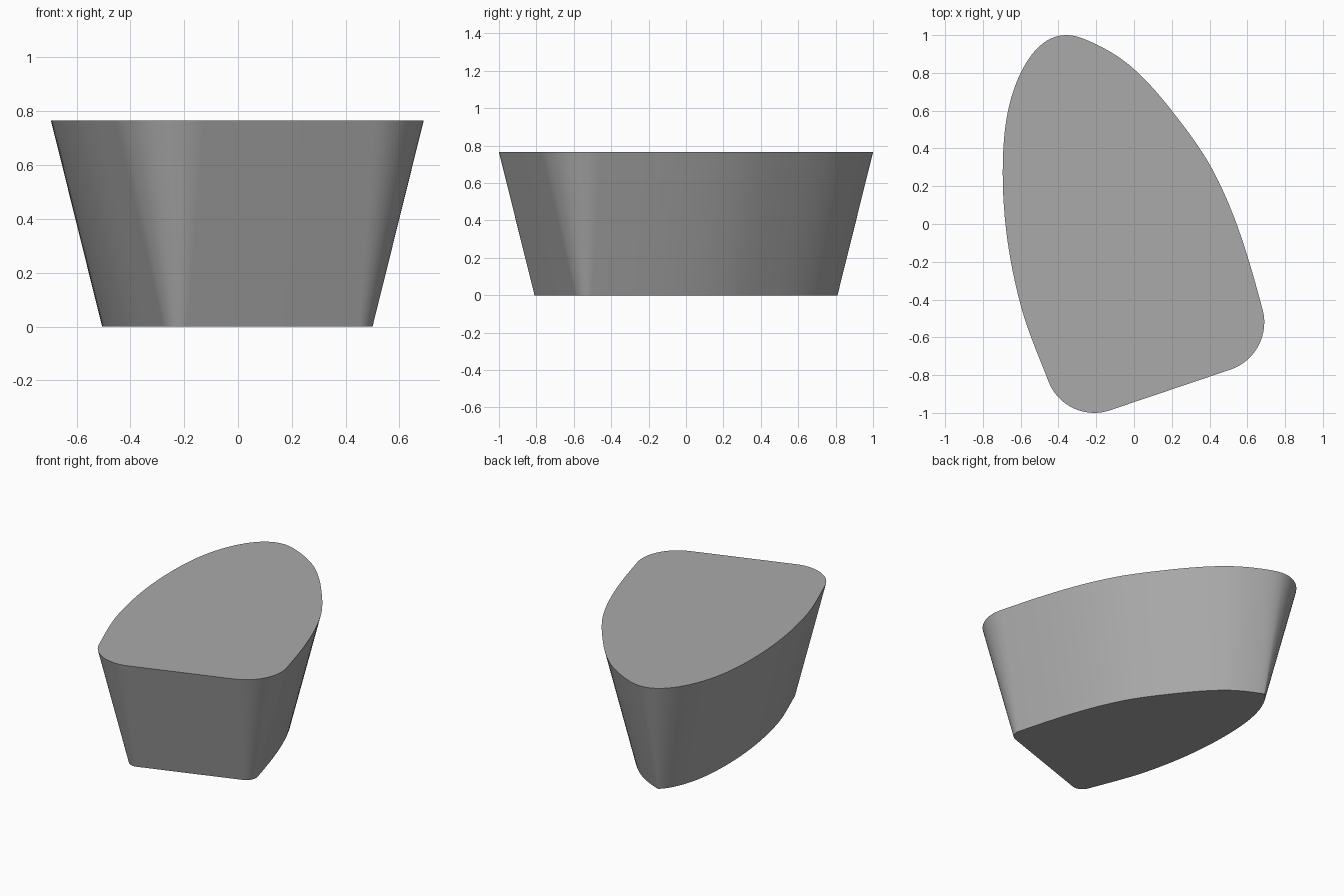
import bpy, bmesh, math
from mathutils import Vector

cube = bpy.data.objects.get("Cube")
if cube:
    bpy.data.objects.remove(cube)

HEIGHT, DRAFT, STEPS = 0.765, 0.19, 12

# Rim knots: x, y, outward direction in degrees, counter-clockwise
KNOTS = [
    (0.68, -0.45, 15), (0.42, 0.28, 28), (0.2, 0.6, 38), (0.0, 0.82, 48),
    (-0.23, 0.965, 66), (-0.36, 1.0, 90), (-0.6, 0.8, 154), (-0.695, 0.27, 180),
    (-0.6, -0.43, 195), (-0.453, -0.833, 201), (-0.21, -1.0, 270),
    (-0.13, -0.987, 288), (0.507, -0.772, 288), (0.69, -0.52, 360),
]


def direction(degrees):
    a = math.radians(degrees)
    return Vector((math.cos(a), math.sin(a)))


def rim_samples():
    """Blend neighbouring knots with arc-like Bezier spans; yield point and outward normal."""
    for (x0, y0, a0), (x1, y1, a1) in zip(KNOTS, KNOTS[1:] + KNOTS[:1]):
        p0, p3 = Vector((x0, y0)), Vector((x1, y1))
        turn = math.radians((a1 - a0) % 360)
        reach = (p3 - p0).length / 3
        if turn > 0:
            reach = (p3 - p0).length * math.tan(turn / 4) / (1.5 * math.sin(turn / 2))
        p1 = p0 + direction(a0 + 90) * reach
        p2 = p3 - direction(a1 + 90) * reach
        steps = STEPS if turn > 0 else 1
        for i in range(steps):
            t = i / steps
            s = 1 - t
            point = p0 * s**3 + p1 * 3 * s * s * t + p2 * 3 * s * t * t + p3 * t**3
            tangent = (p1 - p0) * s * s + (p2 - p1) * 2 * s * t + (p3 - p2) * t * t
            yield point, Vector((tangent.y, -tangent.x)).normalized()


# Tapered block: the base is the rim drawn inward by an even draft
bm = bmesh.new()
base, rim = [], []
for point, normal in rim_samples():
    inner = point - normal * DRAFT
    base.append(bm.verts.new((inner.x, inner.y, 0)))
    rim.append(bm.verts.new((point.x, point.y, HEIGHT)))
bm.faces.new(rim)
bm.faces.new(base[::-1])
for i in range(len(rim)):
    j = (i + 1) % len(rim)
    bm.faces.new((base[i], base[j], rim[j], rim[i]))
mesh = bpy.data.meshes.new("tapered_block")
bm.to_mesh(mesh)
bm.free()
block = bpy.data.objects.new("tapered_block", mesh)
bpy.context.collection.objects.link(block)

# Plain grey
grey = bpy.data.materials.new("grey")
grey.use_nodes = True
colour = (0.4, 0.4, 0.4, 1)
grey.diffuse_color = colour
grey.node_tree.nodes["Principled BSDF"].inputs["Base Color"].default_value = colour
mesh.materials.append(grey)

# Smooth wall with crisp rim and base edges
bpy.ops.object.select_all(action="DESELECT")
block.select_set(True)
bpy.context.view_layer.objects.active = block
bpy.ops.object.shade_smooth_by_angle(angle=math.radians(30))
